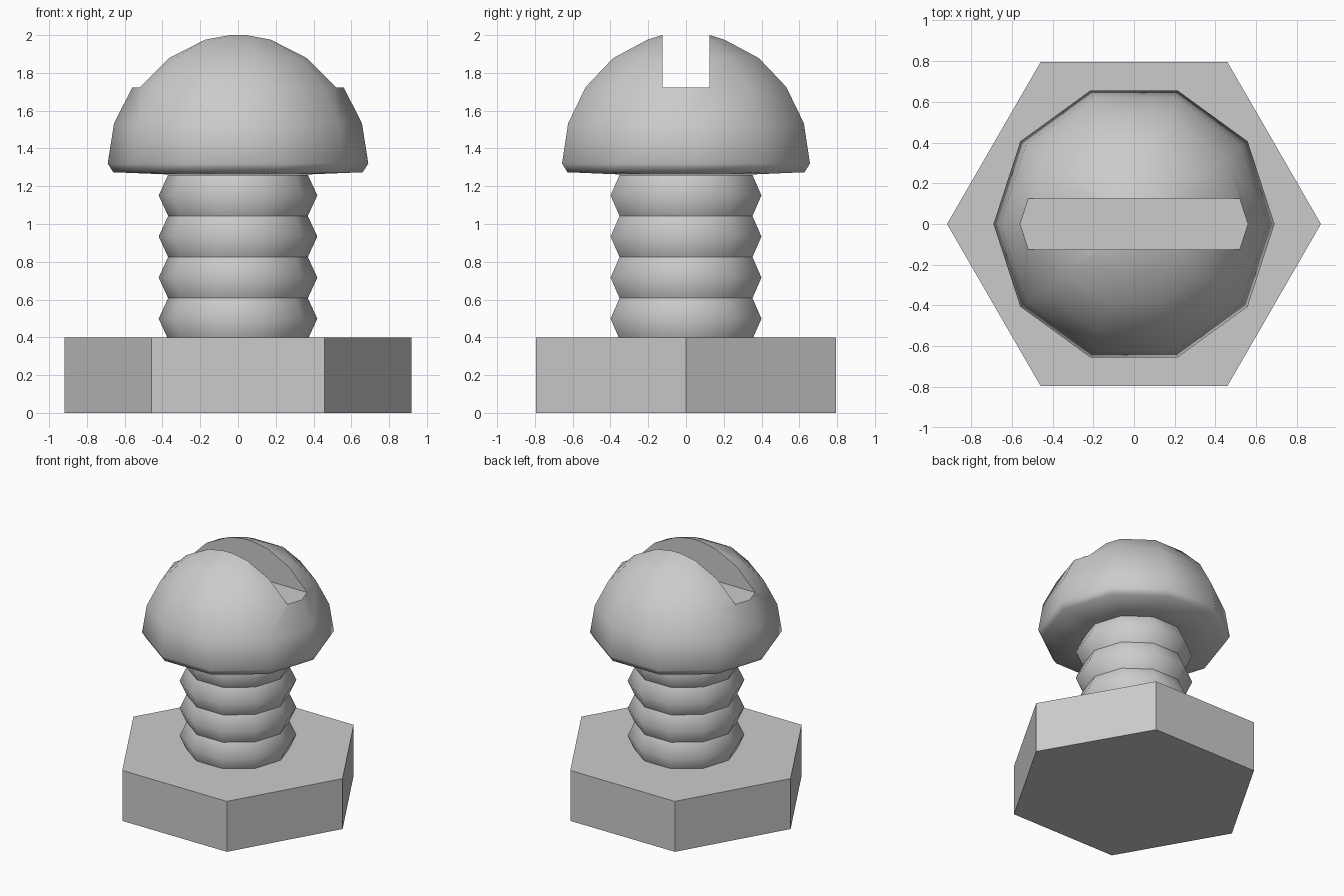
import bpy, bmesh, math

if "Cube" in bpy.data.objects:
    bpy.data.objects.remove(bpy.data.objects["Cube"])

SIDES = 10


def add_object(name, bm):
    bmesh.ops.recalc_face_normals(bm, faces=bm.faces[:])
    mesh = bpy.data.meshes.new(name)
    bm.to_mesh(mesh)
    bm.free()
    obj = bpy.data.objects.new(name, mesh)
    bpy.context.collection.objects.link(obj)
    return obj


def ring(bm, r, z, sides):
    return [bm.verts.new((r * math.cos(math.tau * i / sides),
                          r * math.sin(math.tau * i / sides), z))
            for i in range(sides)]


def loft(bm, profile, sides=SIDES, cap_bottom=False, cap_top=False, apex=None):
    """Stack polygon rings from (radius, height) pairs and skin them."""
    rings = [ring(bm, r, z, sides) for r, z in profile]
    for a, b in zip(rings, rings[1:]):
        for i in range(sides):
            j = (i + 1) % sides
            bm.faces.new((a[i], a[j], b[j], b[i]))
    if cap_bottom:
        bm.faces.new(rings[0][::-1])
    if cap_top:
        bm.faces.new(rings[-1])
    if apex is not None:
        tip = bm.verts.new((0, 0, apex))
        for i in range(sides):
            bm.faces.new((rings[-1][i], rings[-1][(i + 1) % sides], tip))


def smooth(obj, degrees):
    bpy.ops.object.select_all(action='DESELECT')
    obj.select_set(True)
    bpy.context.view_layer.objects.active = obj
    bpy.ops.object.shade_smooth_by_angle(angle=math.radians(degrees))


# Hexagonal nut at the base
bm = bmesh.new()
loft(bm, [(0.918, 0), (0.918, 0.4)], sides=6, cap_bottom=True, cap_top=True)
add_object("hex_nut", bm)

# Threaded shank: four separate bulging bands, creased where they meet
bm = bmesh.new()
pitch = 0.2175
for k in range(4):
    z = 0.39 + k * pitch
    loft(bm, [(0.37, z), (0.42, z + pitch / 2), (0.37, z + pitch)])
smooth(add_object("threaded_shank", bm), 60)

# Domed head: half sphere with a turned-under rim
bm = bmesh.new()
R, z0 = 0.69, 1.32
profile = [(0.36, 1.262), (0.66, 1.274)]
profile += [(R * math.cos(math.radians(a)), z0 + R * math.sin(math.radians(a)))
            for a in (0, 18, 36, 54, 72)]
loft(bm, profile, cap_bottom=True, apex=2.039)
head = add_object("domed_head", bm)

# Screwdriver slot cut along x
bm = bmesh.new()
bmesh.ops.create_cube(bm, size=1)
for v in bm.verts:
    v.co = (v.co.x * 2, v.co.y * 0.25, 1.722 + (v.co.z + 0.5) * 0.6)
cutter = add_object("slot_cutter", bm)
cutter.hide_render = True

cut = head.modifiers.new("slot", 'BOOLEAN')
cut.operation = 'DIFFERENCE'
cut.solver = 'EXACT'
cut.object = cutter
bpy.context.view_layer.objects.active = head
bpy.ops.object.modifier_apply(modifier=cut.name)
bpy.data.objects.remove(cutter)
smooth(head, 58)
